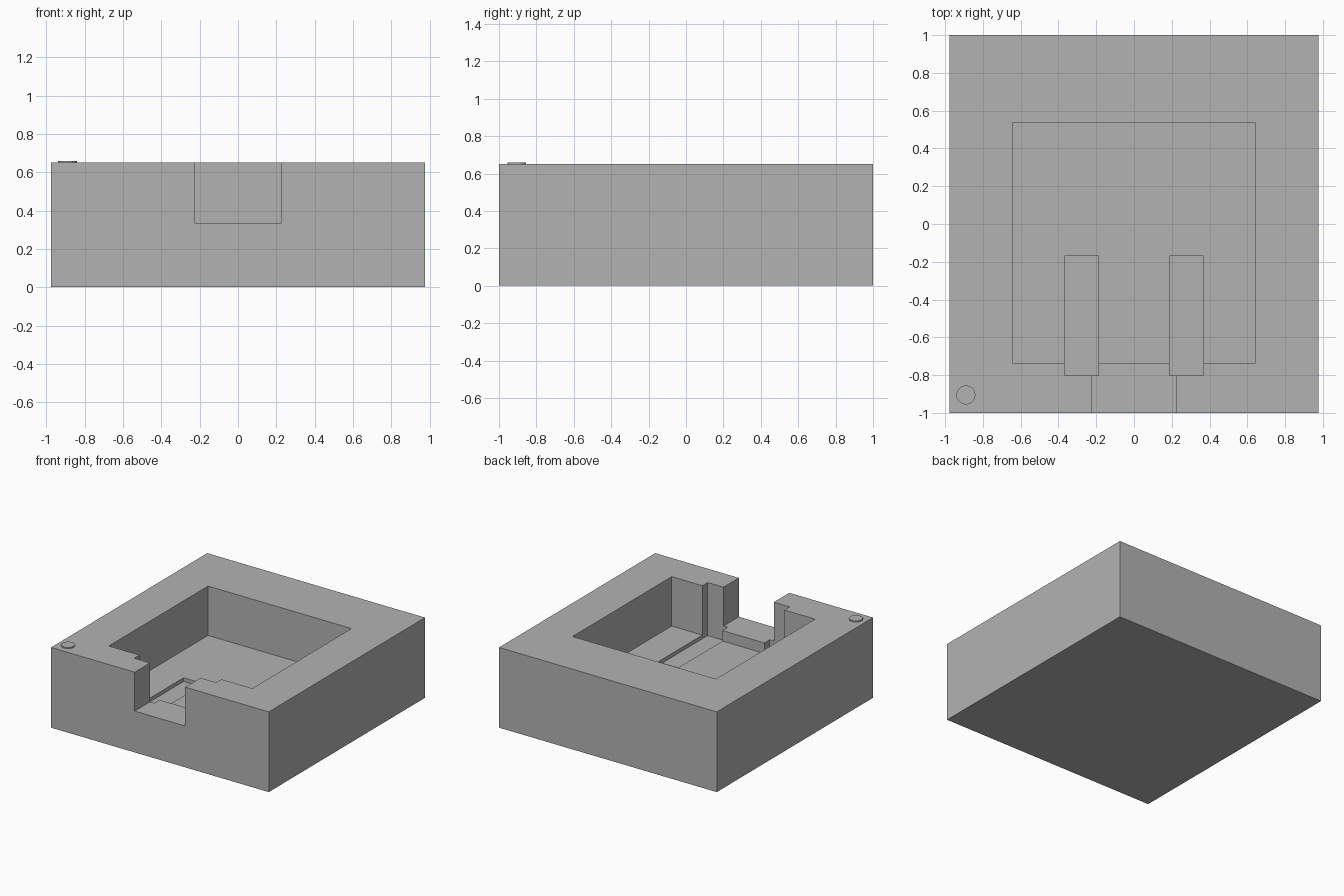
import bpy

if "Cube" in bpy.data.objects:
    bpy.data.objects.remove(bpy.data.objects["Cube"], do_unlink=True)

grey = bpy.data.materials.new("plain grey")
grey.use_nodes = True
colour = (0.45, 0.45, 0.45, 1)
grey.diffuse_color = colour
grey.node_tree.nodes["Principled BSDF"].inputs["Base Color"].default_value = colour

TOP = 0.65
ABOVE = 0.9   # cutters reach past the top face


def box(name, x0, x1, y0, y1, z0, z1):
    """Axis-aligned box between two corners."""
    bpy.ops.mesh.primitive_cube_add(
        size=1, location=((x0 + x1) / 2, (y0 + y1) / 2, (z0 + z1) / 2))
    obj = bpy.context.object
    obj.name = name
    obj.scale = (x1 - x0, y1 - y0, z1 - z0)
    bpy.ops.object.transform_apply(location=False, rotation=False, scale=True)
    obj.data.materials.append(grey)
    return obj


def cut(target, cutter):
    """Subtract the cutter from the target, then discard it."""
    cutter.hide_render = True
    mod = target.modifiers.new(cutter.name, "BOOLEAN")
    mod.operation = "DIFFERENCE"
    mod.solver = "EXACT"
    mod.object = cutter
    bpy.context.view_layer.objects.active = target
    bpy.ops.object.modifier_apply(modifier=mod.name)
    bpy.data.objects.remove(cutter, do_unlink=True)


# Solid block
body = box("socket_block", -0.976, 0.976, -1, 1, 0, TOP)

# Main square pocket
cut(body, box("pocket_cutter", -0.643, 0.643, -0.735, 0.535, 0.25, ABOVE))

# Front opening into the pocket
cut(body, box("front_notch_cutter", -0.226, 0.226, -1.2, -0.6, 0.335, ABOVE))

# Pair of shallow channels that bite into the front wall
for side, x in (("right", -0.278), ("left", 0.278)):
    cut(body, box(side + "_channel_cutter", x - 0.09, x + 0.09,
                  -0.803, -0.17, 0.22, ABOVE))

# Round marker on the front right corner
bpy.ops.mesh.primitive_cylinder_add(
    vertices=48, radius=0.05, depth=0.02, location=(-0.89, -0.905, TOP))
marker = bpy.context.object
marker.name = "corner_marker"
marker.data.materials.append(grey)
bpy.ops.object.shade_smooth_by_angle()
